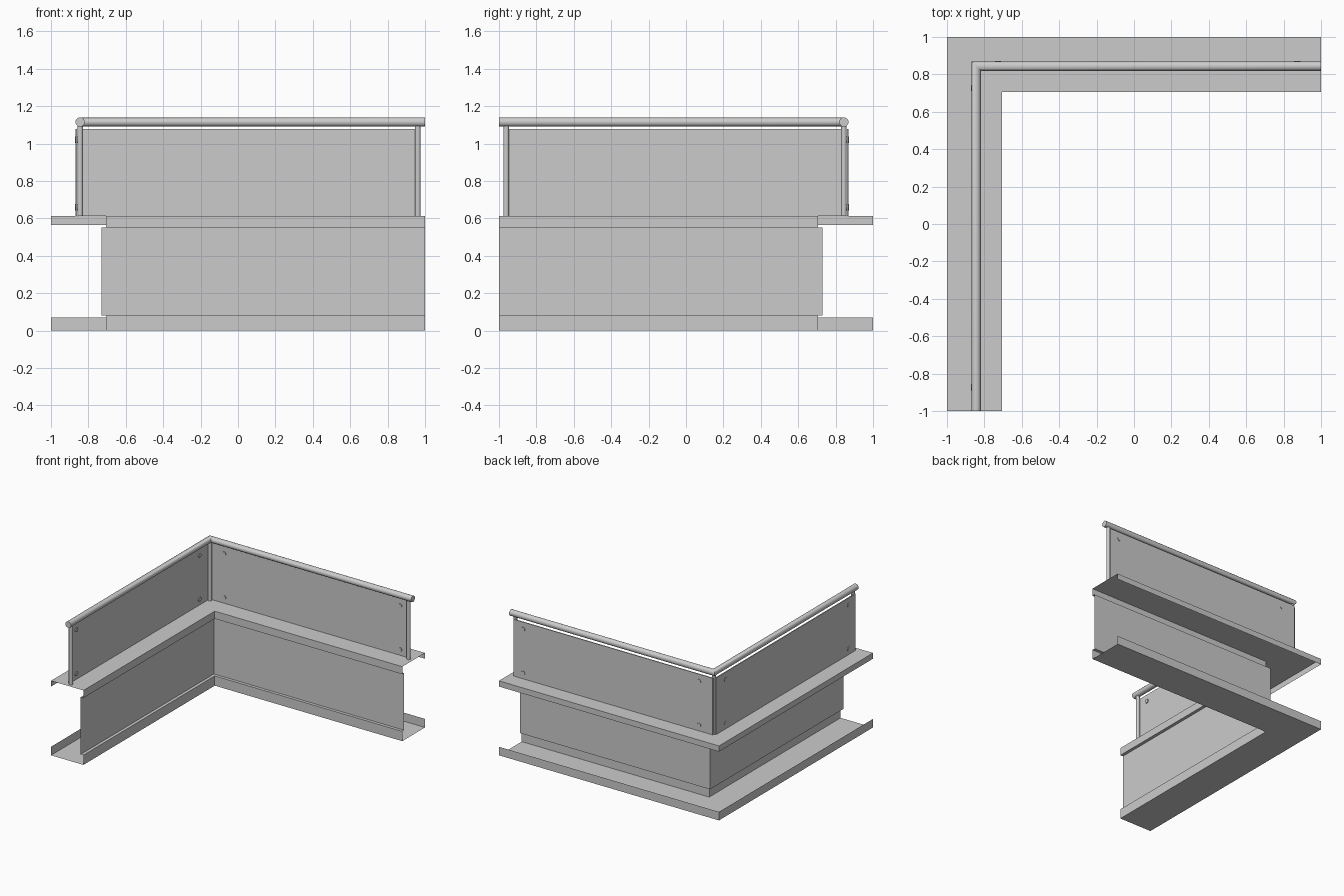
import bpy, bmesh, math
from mathutils import Matrix, Vector

if "Cube" in bpy.data.objects:
    bpy.data.objects.remove(bpy.data.objects["Cube"])


def finish(name, bm, smooth=False):
    me = bpy.data.meshes.new(name)
    bm.to_mesh(me)
    bm.free()
    ob = bpy.data.objects.new(name, me)
    bpy.context.collection.objects.link(ob)
    if smooth:
        bpy.ops.object.select_all(action='DESELECT')
        bpy.context.view_layer.objects.active = ob
        ob.select_set(True)
        bpy.ops.object.shade_smooth_by_angle(angle=math.radians(40))
    return ob


def sweep_corner(name, profile, closed=False, smooth=False):
    """Sweep an (inset, z) profile around the mitred L-shaped corner."""
    bm = bmesh.new()
    rows = []
    for d, z in profile:
        path = [(d - 1, -1, z), (d - 1, 1 - d, z), (1, 1 - d, z)]
        rows.append([bm.verts.new(p) for p in path])
    n = len(rows)
    for i in range(n if closed else n - 1):
        a, b = rows[i], rows[(i + 1) % n]
        for k in range(2):
            bm.faces.new((a[k], a[k + 1], b[k + 1], b[k]))
    if closed:
        bm.faces.new([r[0] for r in rows])
        bm.faces.new([r[2] for r in reversed(rows)])
    bmesh.ops.recalc_face_normals(bm, faces=bm.faces)
    return finish(name, bm, smooth)


def cylinder(name, p, q, r, sides=16):
    p, q = Vector(p), Vector(q)
    rot = (q - p).to_track_quat('Z', 'Y').to_matrix().to_4x4()
    bm = bmesh.new()
    bmesh.ops.create_cone(bm, cap_ends=True, segments=sides, radius1=r, radius2=r,
                          depth=(q - p).length,
                          matrix=Matrix.Translation((p + q) / 2) @ rot)
    return finish(name, bm, True)


def box(name, lo, hi):
    lo, hi = Vector(lo), Vector(hi)
    lo, hi = (Vector(map(min, lo, hi)), Vector(map(max, lo, hi)))
    bm = bmesh.new()
    bmesh.ops.create_cube(bm, size=1, matrix=Matrix.Translation((lo + hi) / 2)
                          @ Matrix.Diagonal((*(hi - lo), 1)))
    return finish(name, bm)


# Sheet-metal fascia: lower tray, recessed wall, upper ledge with lips
sweep_corner("fascia", [(0, 0.07), (0, 0), (0.295, 0), (0.295, 0.08), (0.27, 0.08),
                        (0.27, 0.55), (0.295, 0.55), (0.295, 0.612), (0, 0.612), (0, 0.565)])

# Round handrail
ring = [(0.156 + 0.025 * math.cos(a), 1.115 + 0.025 * math.sin(a))
        for a in (2 * math.pi * i / 20 for i in range(20))]
sweep_corner("handrail", ring, closed=True, smooth=True)

# Shared corner post
cylinder("corner_post", (-0.844, 0.844, 0.612), (-0.844, 0.844, 1.11), 0.015)

# Each wing: end post, panel and four bolts; the side wing mirrors the back one
wings = {"back": lambda x, y, z: (x, y, z), "side": lambda x, y, z: (-y, -x, z)}
for wing, at in wings.items():
    cylinder(wing + "_end_post", at(0.961, 0.844, 0.612), at(0.961, 0.844, 1.1), 0.015)
    box(wing + "_panel", at(-0.85, 0.86, 0.612), at(0.96, 0.868, 1.078))
    for x in (-0.727, 0.872):
        for z in (0.66, 1.02):
            cylinder(wing + "_bolt", at(x, 0.853, z), at(x, 0.872, z), 0.017)
